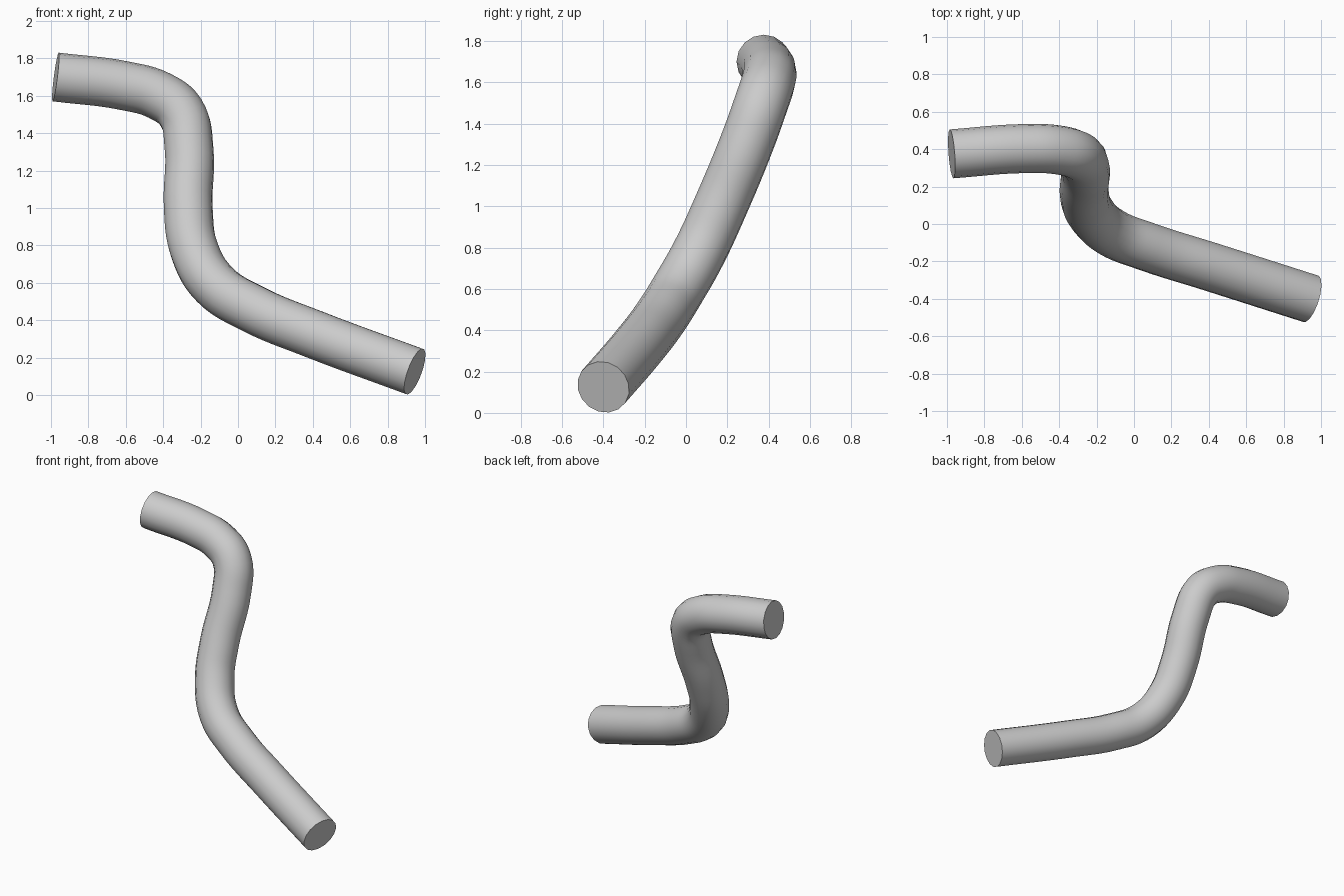
import bpy
from mathutils import Vector

if "Cube" in bpy.data.objects:
    bpy.data.objects.remove(bpy.data.objects["Cube"])

# Centre line of the bent pipe
path = [(-0.975, 0.375, 1.70), (-0.60, 0.403, 1.652), (-0.42, 0.398, 1.60),
        (-0.305, 0.368, 1.51), (-0.262, 0.30, 1.32), (-0.266, 0.167, 1.0),
        (-0.235, 0.065, 0.78), (-0.125, -0.043, 0.59), (0.08, -0.125, 0.46),
        (0.40, -0.226, 0.327), (0.945, -0.40, 0.125)]
radius = 0.131

# Round profile swept along the path, with closed ends
curve = bpy.data.curves.new("pipe_path", 'CURVE')
curve.dimensions = '3D'
curve.bevel_depth = radius
curve.bevel_resolution = 6
curve.resolution_u = 6
curve.use_fill_caps = True
spline = curve.splines.new('BEZIER')
spline.bezier_points.add(len(path) - 1)
for point, co in zip(spline.bezier_points, path):
    point.co = Vector(co)
    point.handle_left_type = point.handle_right_type = 'AUTO'

pipe = bpy.data.objects.new("bent_pipe", curve)
bpy.context.collection.objects.link(pipe)
bpy.context.view_layer.objects.active = pipe
pipe.select_set(True)
bpy.ops.object.convert(target='MESH')
pipe = bpy.context.object
pipe.name = "bent_pipe"

# Weld the caps to the tube and smooth the sides
weld = pipe.modifiers.new("weld", 'WELD')
weld.merge_threshold = 0.0005
bpy.ops.object.modifier_apply(modifier=weld.name)
bpy.ops.object.shade_smooth_by_angle()
